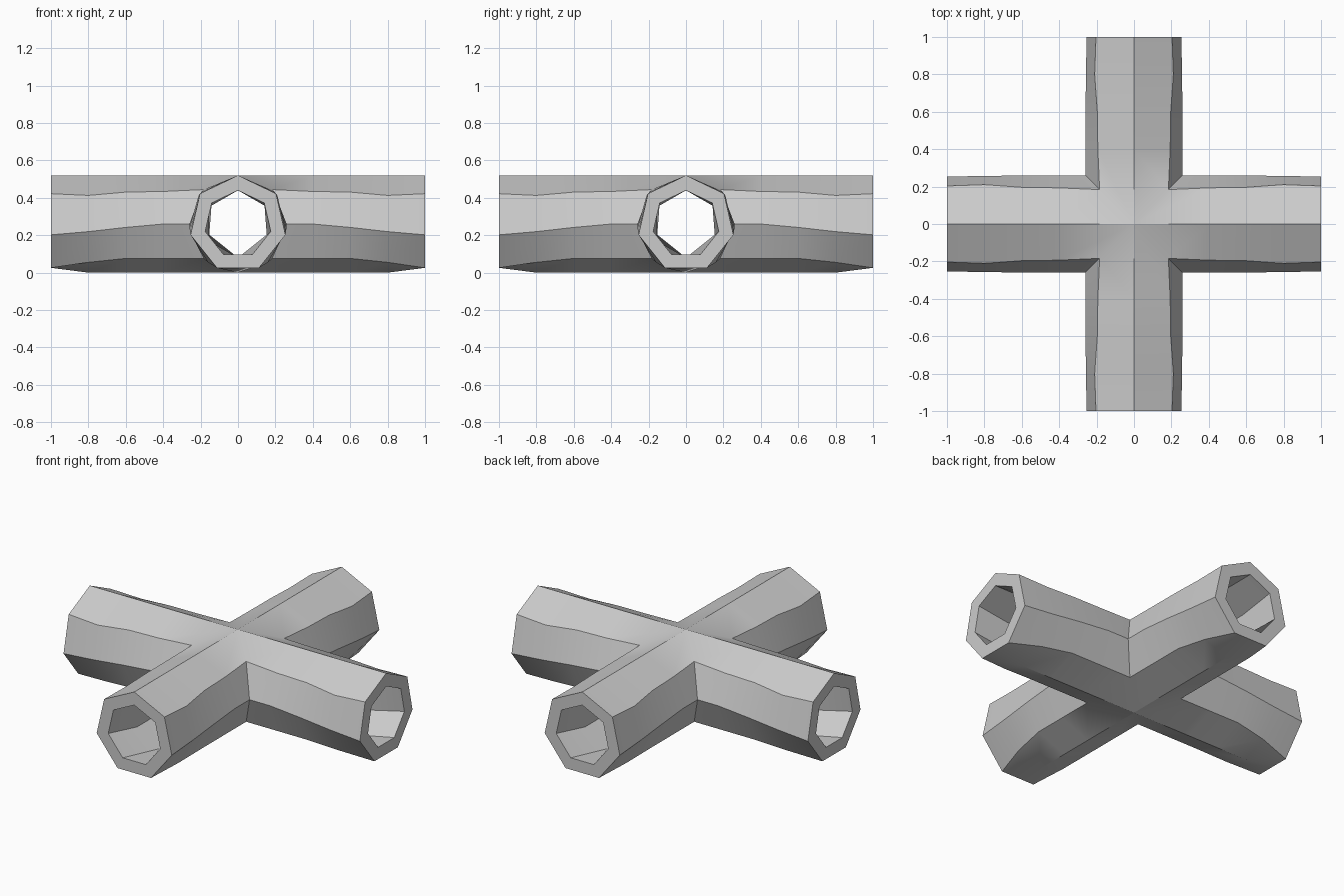
import bpy, bmesh, math
from mathutils import Matrix

if "Cube" in bpy.data.objects:
    bpy.data.objects.remove(bpy.data.objects["Cube"], do_unlink=True)

CENTRE = 0.26
OUTER, BORE = 0.26, 0.18
HEPTAGON = (38.57, -12.86, -64.29)

grey = bpy.data.materials.new("plain_grey")
grey.use_nodes = True
grey.diffuse_color = (0.6, 0.6, 0.6, 1)
grey.node_tree.nodes["Principled BSDF"].inputs["Base Color"].default_value = (0.6, 0.6, 0.6, 1)


def ring(bm, x, radius, angles, flat_bottom=False):
    """Eight points round the arm; x=None puts them on the mitre planes."""
    low = radius * math.cos(math.pi / 7) if flat_bottom else radius
    side = [(radius * math.cos(math.radians(a)), radius * math.sin(math.radians(a)))
            for a in angles]
    loop = [(0, radius)] + side + [(0, -low)] + [(-y, z) for y, z in reversed(side)]
    return [bm.verts.new((abs(y) if x is None else x, y, CENTRE + z)) for y, z in loop]


def bridge(bm, first, second):
    n = len(first)
    for i in range(n):
        j = (i + 1) % n
        bm.faces.new((first[i], first[j], second[j], second[i]))


bm = bmesh.new()

# One hollow arm: outer skin from the mitre to the rim, then back along the bore
rings = [
    ring(bm, None, OUTER, (45, 0, -45)),
    ring(bm, 0.4, OUTER, (42, 0, -45)),
    ring(bm, 0.6, OUTER, (41, -4, -45)),
    ring(bm, 0.8, OUTER, (36, -9, -52)),
    ring(bm, 1.0, OUTER, HEPTAGON, True),
    ring(bm, 1.0, BORE, HEPTAGON, True),
    ring(bm, 0.75, BORE, (30, -30, -90)),
    ring(bm, None, BORE, (30, -30, -90)),
]
for a, b in zip(rings, rings[1:]):
    bridge(bm, a, b)

# Repeat the arm around the hub and weld the mitres
arm = list(bm.faces)
for k in range(1, 4):
    copy = bmesh.ops.duplicate(bm, geom=arm + list({e for f in arm for e in f.edges})
                               + list({v for f in arm for v in f.verts}))
    verts = [g for g in copy["geom"] if isinstance(g, bmesh.types.BMVert)]
    bmesh.ops.rotate(bm, verts=verts, cent=(0, 0, 0),
                     matrix=Matrix.Rotation(k * math.pi / 2, 3, "Z"))
bmesh.ops.remove_doubles(bm, verts=bm.verts, dist=0.0005)
bmesh.ops.recalc_face_normals(bm, faces=bm.faces)

mesh = bpy.data.meshes.new("cross_pipe")
bm.to_mesh(mesh)
bm.free()
mesh.materials.append(grey)
pipe = bpy.data.objects.new("cross_pipe", mesh)
bpy.context.collection.objects.link(pipe)

# Soft shading with crisp lengthwise edges
bpy.ops.object.select_all(action="DESELECT")
pipe.select_set(True)
bpy.context.view_layer.objects.active = pipe
bpy.ops.object.shade_smooth_by_angle(angle=math.radians(35))
